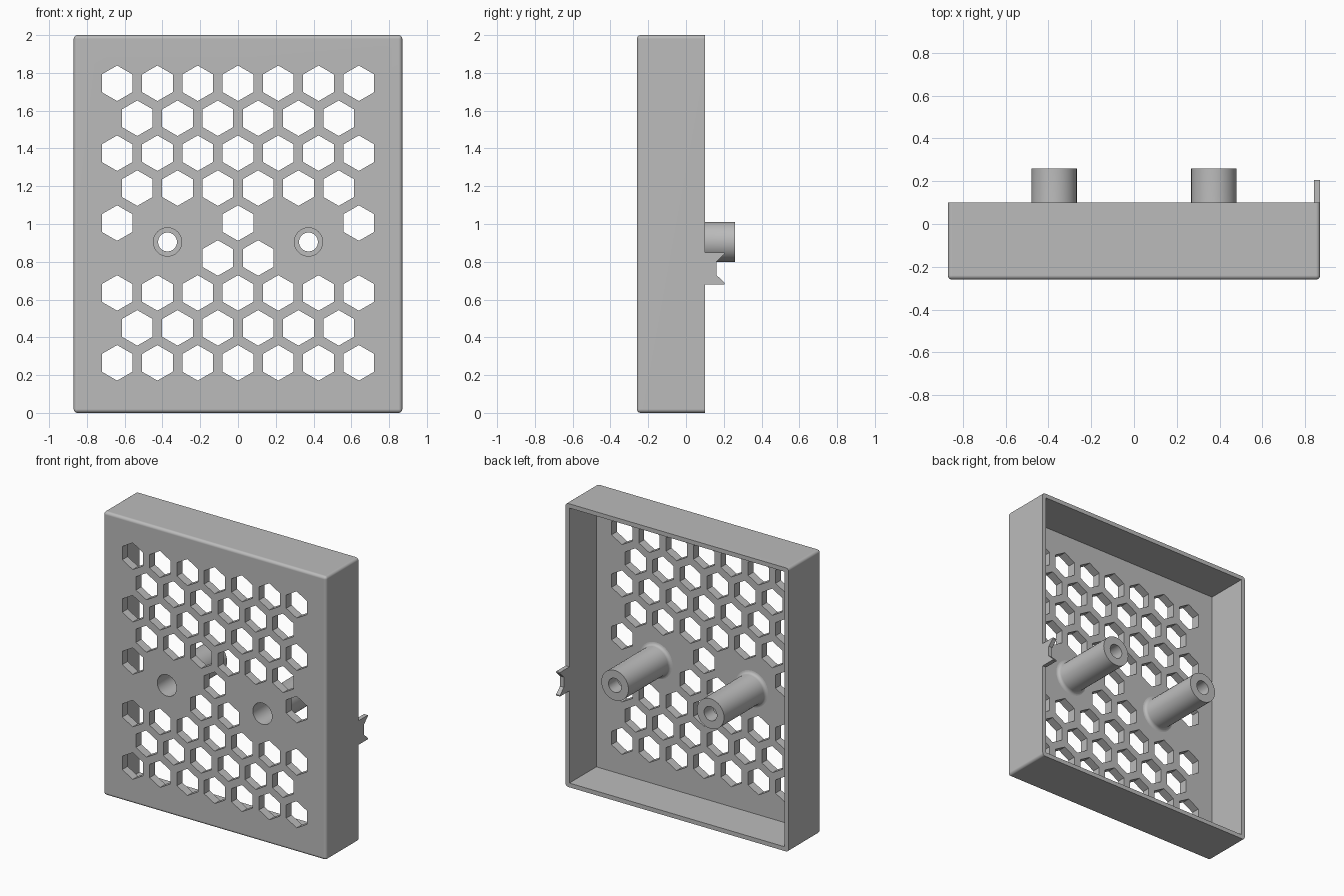
import bpy, bmesh, math
from mathutils import Matrix, Vector

if "Cube" in bpy.data.objects:
    bpy.data.objects.remove(bpy.data.objects["Cube"], do_unlink=True)

HALF_W, HEIGHT = 0.87, 2.0
FRONT, RIM, BACK = -0.26, 0.10, 0.26
WALL = 0.03
PLATE = FRONT + 0.06          # inner face of the perforated plate
BOSS_X, BOSS_Z = 0.373, 0.905
HEAD_R, SCREW_R, BOSS_R = 0.075, 0.05, 0.106
SEGS = 32

grey = bpy.data.materials.new("light grey plastic")
grey.use_nodes = True
colour = (0.5, 0.5, 0.5, 1)
grey.diffuse_color = colour
grey.node_tree.nodes["Principled BSDF"].inputs["Base Color"].default_value = colour


def make_object(name, bm):
    bmesh.ops.recalc_face_normals(bm, faces=bm.faces)
    mesh = bpy.data.meshes.new(name)
    bm.to_mesh(mesh)
    bm.free()
    mesh.materials.append(grey)
    obj = bpy.data.objects.new(name, mesh)
    bpy.context.collection.objects.link(obj)
    return obj


def activate(obj):
    bpy.ops.object.select_all(action='DESELECT')
    obj.select_set(True)
    bpy.context.view_layer.objects.active = obj


def add_box(bm, lo, hi):
    lo, hi = Vector(lo), Vector(hi)
    mat = Matrix.Translation((lo + hi) / 2) @ Matrix.Diagonal((*(hi - lo), 1))
    bmesh.ops.create_cube(bm, size=1, matrix=mat)


def add_prism(bm, sides, radius, x, z):
    # Prism along y that passes through the plate
    y0, y1 = FRONT - 0.1, PLATE + 0.02
    mat = Matrix.Translation((x, (y0 + y1) / 2, z)) @ Matrix.Rotation(math.pi / 2, 4, 'X')
    bmesh.ops.create_cone(bm, cap_ends=True, segments=sides, radius1=radius,
                          radius2=radius, depth=y1 - y0, matrix=mat)


def cut(target, cutter):
    cutter.hide_render = True
    mod = target.modifiers.new("cut", 'BOOLEAN')
    mod.operation, mod.solver, mod.object = 'DIFFERENCE', 'EXACT', cutter
    activate(target)
    bpy.ops.object.modifier_apply(modifier=mod.name)
    bpy.data.objects.remove(cutter, do_unlink=True)


# Shell: box with every edge rounded except the open back rim
bm = bmesh.new()
add_box(bm, (-HALF_W, FRONT, 0), (HALF_W, RIM, HEIGHT))
edges = [e for e in bm.edges if not all(v.co.y > 0 for v in e.verts)]
bmesh.ops.bevel(bm, geom=edges, offset=0.02, segments=4, profile=0.5, affect='EDGES')
shell = make_object("cover_shell", bm)

# Cavity
bm = bmesh.new()
add_box(bm, (-HALF_W + WALL, PLATE, WALL), (HALF_W - WALL, RIM + 0.1, HEIGHT - WALL))
cut(shell, make_object("cavity_cutter", bm))

# Hexagonal vents in staggered rows, leaving room around the bosses
bm = bmesh.new()
step = 0.2133
for row in range(9):
    z = 1.745 - row * 0.185
    count = 7 - row % 2
    for i in range(count):
        x = (i - (count - 1) / 2) * step
        if math.hypot(abs(x) - BOSS_X, z - BOSS_Z) > 0.23:
            add_prism(bm, 6, 0.094, x, z)
for side in (-1, 1):
    add_prism(bm, SEGS, HEAD_R, side * BOSS_X, BOSS_Z)
cut(shell, make_object("vent_cutter", bm))
activate(shell)
bpy.ops.object.shade_smooth_by_angle(angle=math.radians(30))
weighted = shell.modifiers.new("weighted normals", 'WEIGHTED_NORMAL')
weighted.keep_sharp = True

# Screw bosses: lathed tubes with a filleted foot and a counterbore
FILLET = 0.022
foot = [(BOSS_R + FILLET * (1 - math.sin(a)), PLATE + FILLET * (1 - math.cos(a)))
        for a in (i * math.pi / 8 for i in range(5))]
profile = foot + [(BOSS_R, BACK), (SCREW_R, BACK), (SCREW_R, BACK - 0.1),
                  (HEAD_R, BACK - 0.1), (HEAD_R, PLATE)]
for side, label in ((1, "left"), (-1, "right")):
    bm = bmesh.new()
    rings = []
    for r, y in profile:
        angles = (2 * math.pi * k / SEGS for k in range(SEGS))
        rings.append([bm.verts.new((side * BOSS_X + r * math.sin(a), y,
                                    BOSS_Z + r * math.cos(a))) for a in angles])
    for a, b in zip(rings, rings[1:] + rings[:1]):
        for k in range(SEGS):
            n = (k + 1) % SEGS
            bm.faces.new((a[k], a[n], b[n], b[k]))
    boss = make_object(label + "_screw_boss", bm)
    activate(boss)
    bpy.ops.object.shade_smooth_by_angle(angle=math.radians(30))

# Forked clip on the left wall
bm = bmesh.new()
mid = 0.765
half = [(RIM, 0.085), (0.205, 0.085), (0.205, 0.077), (0.162, 0.036)]
outline = [(y, mid + z) for y, z in half] + [(y, mid - z) for y, z in reversed(half)]
face = bm.faces.new([bm.verts.new((HALF_W - WALL, y, z)) for y, z in outline])
extruded = bmesh.ops.extrude_face_region(bm, geom=[face])["geom"]
bmesh.ops.translate(bm, vec=(WALL, 0, 0),
                    verts=[v for v in extruded if isinstance(v, bmesh.types.BMVert)])
if not any((f.calc_center_median().x - HALF_W + WALL) ** 2 < 1e-8 for f in bm.faces):
    bm.faces.new([v for v in face.verts])
make_object("side_clip", bm)
